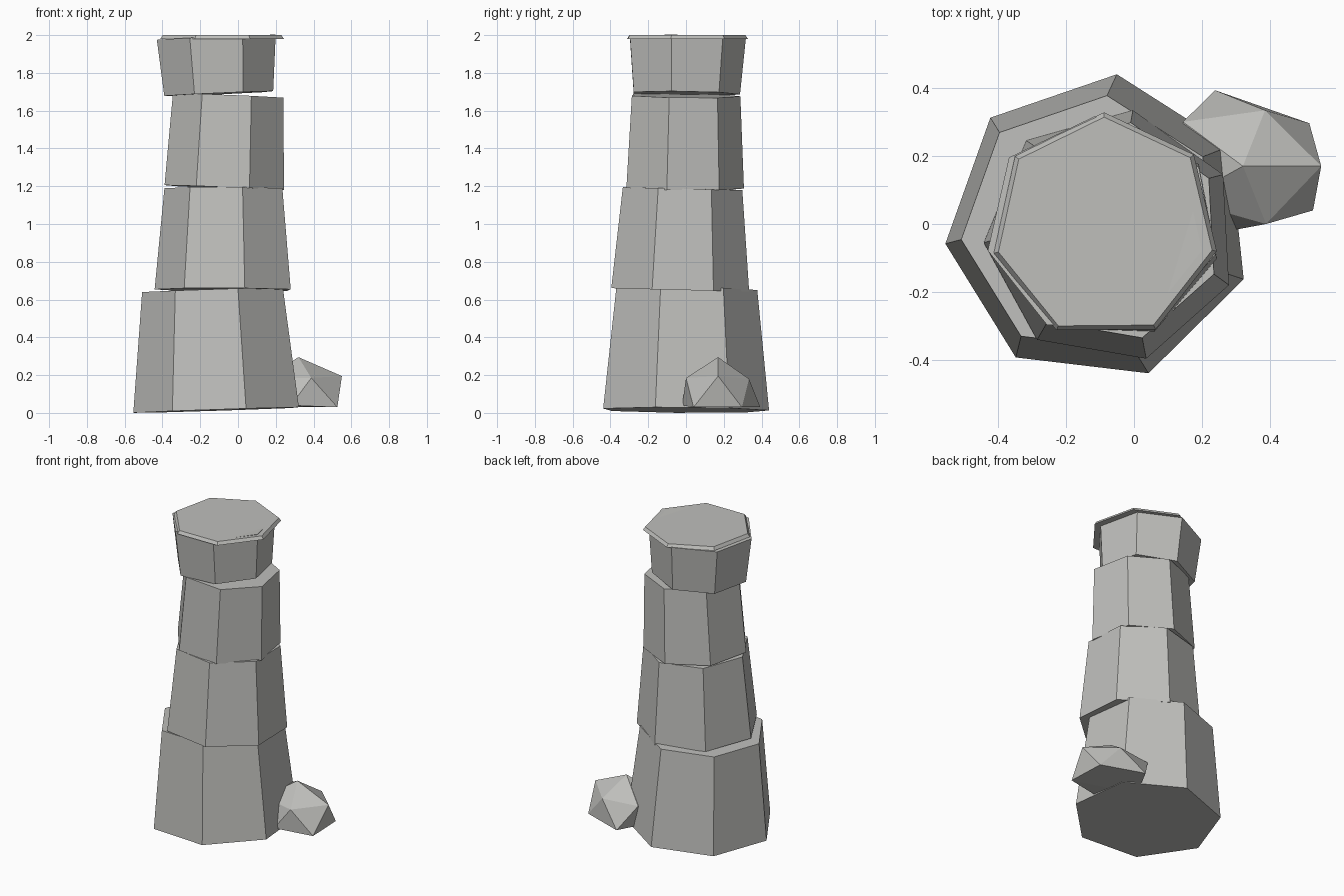
import bpy, bmesh, math
from mathutils import Vector

cube = bpy.data.objects.get("Cube")
if cube:
    bpy.data.objects.remove(cube, do_unlink=True)

SIDES = 7

# Single stone colour
stone = bpy.data.materials.new("grey_stone")
stone.use_nodes = True
colour = (0.52, 0.52, 0.50, 1.0)
stone.diffuse_color = colour
bsdf = stone.node_tree.nodes["Principled BSDF"]
bsdf.inputs["Base Color"].default_value = colour
bsdf.inputs["Roughness"].default_value = 0.9


def finish(name, bm):
    bmesh.ops.recalc_face_normals(bm, faces=bm.faces)
    mesh = bpy.data.meshes.new(name)
    bm.to_mesh(mesh)
    bm.free()
    mesh.materials.append(stone)
    obj = bpy.data.objects.new(name, mesh)
    bpy.context.collection.objects.link(obj)
    return obj


def tapered_block(name, low, high, r_low, r_high, turn):
    """Closed seven-sided block whose ends are square to its leaning axis."""
    low, high = Vector(low), Vector(high)
    lean = Vector((0, 0, 1)).rotation_difference(high - low)
    bm = bmesh.new()
    rings = []
    for centre, radius in ((low, r_low), (high, r_high)):
        ring = []
        for i in range(SIDES):
            a = math.radians(turn) + math.tau * i / SIDES
            corner = Vector((math.cos(a), math.sin(a), 0)) * radius
            ring.append(bm.verts.new(centre + lean @ corner))
        rings.append(ring)
    bottom, top = rings
    bm.faces.new(bottom[::-1])
    bm.faces.new(top)
    for i in range(SIDES):
        j = (i + 1) % SIDES
        bm.faces.new((bottom[i], bottom[j], top[j], top[i]))
    return finish(name, bm)


# Stacked tower blocks, each leaning and turned a little differently
tapered_block("tower_base", (-0.104, -0.01, 0.015), (-0.125, -0.005, 0.652), 0.453, 0.385, 83.2)
tapered_block("lower_tower", (-0.067, -0.035, 0.652), (-0.065, -0.022, 1.188), 0.375, 0.325, 80.2)
tapered_block("upper_tower", (-0.070, -0.018, 1.192), (-0.050, -0.012, 1.680), 0.325, 0.300, 88.0)
tapered_block("flared_head", (-0.102, -0.010, 1.690), (-0.115, -0.006, 1.988), 0.296, 0.323, 90.0)

# Thin bevelled roof slab
tapered_block("roof_slab", (-0.085, -0.008, 1.980), (-0.085, -0.008, 2.0), 0.336, 0.322, 90.5)

# Faceted boulder with a flat underside, leaning on the base
boulder_points = [
    (0.32, 0.17, 0.295),
    (0.55, 0.17, 0.195), (0.385, 0.334, 0.18), (0.144, 0.30, 0.18),
    (0.14, 0.07, 0.18), (0.388, 0.0, 0.185),
    (0.526, 0.04, 0.03), (0.515, 0.296, 0.03), (0.238, 0.393, 0.03),
    (0.12, 0.17, 0.03), (0.28, -0.02, 0.04),
]
bm = bmesh.new()
for p in boulder_points:
    bm.verts.new(p)
bmesh.ops.convex_hull(bm, input=bm.verts)
finish("boulder", bm)
